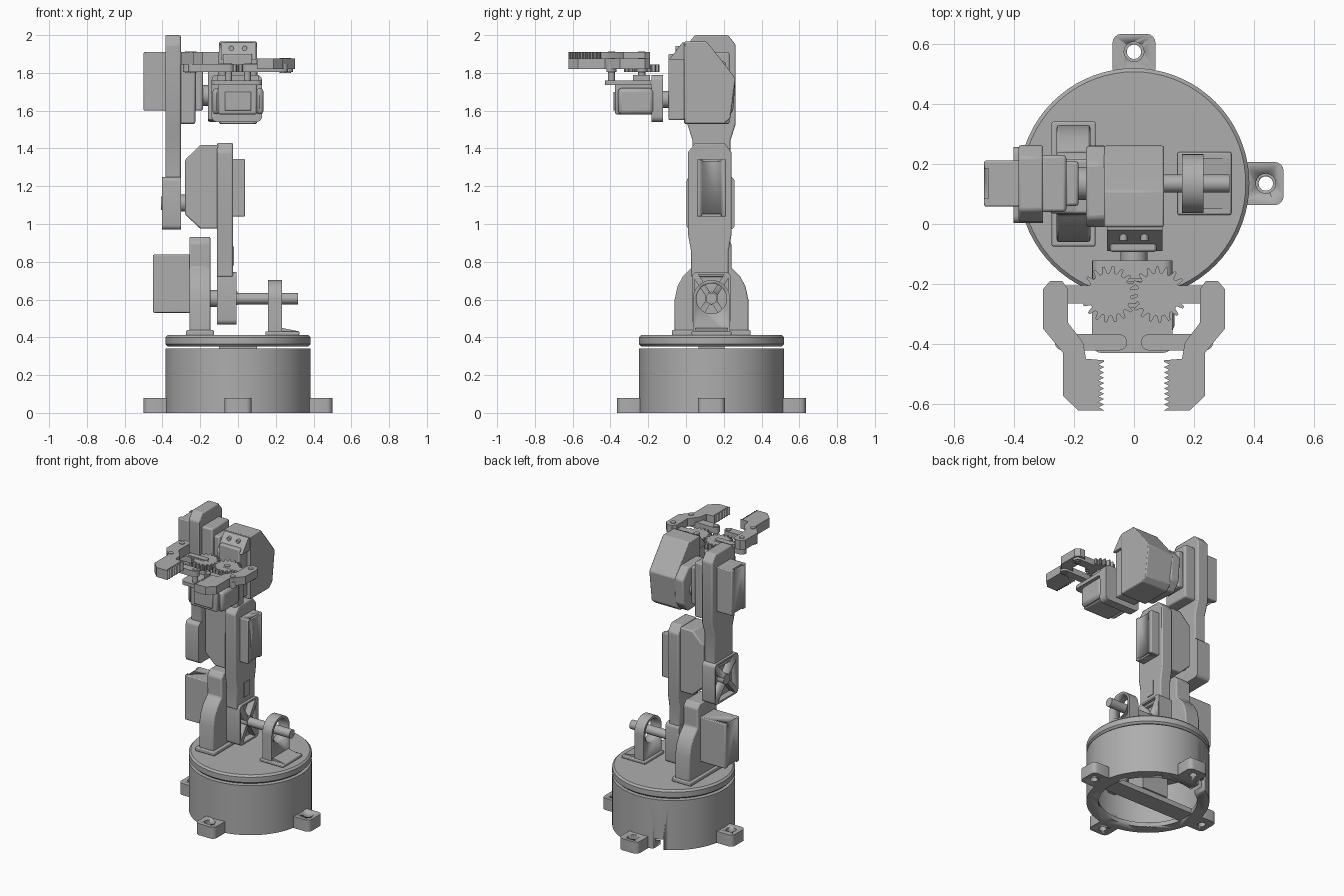
import bpy, bmesh, math
from mathutils import Vector

if "Cube" in bpy.data.objects:
    bpy.data.objects.remove(bpy.data.objects["Cube"])

GREY = (0.42, 0.42, 0.42, 1)
mat = bpy.data.materials.new("plain_grey")
mat.use_nodes = True
mat.diffuse_color = GREY
mat.node_tree.nodes["Principled BSDF"].inputs["Base Color"].default_value = GREY
CY = 0.135  # depth position of the arm and base axis


def prism(name, pts, axis, a, b, bevel=0):
    """Extrude a 2D outline along an axis from a to b."""
    place = {"x": lambda u, v, w: (w, u, v), "y": lambda u, v, w: (u, w, v),
             "z": lambda u, v, w: (u, v, w)}[axis]
    bm = bmesh.new()
    face = bm.faces.new([bm.verts.new(place(u, v, a)) for u, v in pts])
    ext = bmesh.ops.extrude_face_region(bm, geom=[face])
    verts = [g for g in ext["geom"] if isinstance(g, bmesh.types.BMVert)]
    bmesh.ops.translate(bm, verts=verts, vec=Vector(place(0, 0, b - a)))
    bmesh.ops.recalc_face_normals(bm, faces=bm.faces)
    me = bpy.data.meshes.new(name)
    bm.to_mesh(me)
    bm.free()
    me.materials.append(mat)
    ob = bpy.data.objects.new(name, me)
    bpy.context.collection.objects.link(ob)
    bpy.context.view_layer.objects.active = ob
    bpy.ops.object.select_all(action="DESELECT")
    ob.select_set(True)
    bpy.ops.object.shade_smooth_by_angle(angle=math.radians(30))
    if bevel:
        mod = ob.modifiers.new("edge", "BEVEL")
        mod.width, mod.segments, mod.limit_method = bevel, 2, "ANGLE"
    return ob


def box(name, x, y, z, bevel=0):
    return prism(name, [(x[0], y[0]), (x[1], y[0]), (x[1], y[1]), (x[0], y[1])], "z", *z, bevel)


def arc(c, r, start=0, end=360, n=48):
    full = end - start == 360
    angs = [math.radians(start + (end - start) * i / (n if full else n - 1)) for i in range(n)]
    return [(c[0] + r * math.cos(t), c[1] + r * math.sin(t)) for t in angs]


def cyl(name, c, r, axis, a, b, n=48):
    return prism(name, arc(c, r, n=n), axis, a, b)


def cut(ob, *cutters):
    for c in cutters:
        c.hide_render = True
        c.hide_set(True)
        mod = ob.modifiers.new("cut", "BOOLEAN")
        mod.operation, mod.object, mod.solver = "DIFFERENCE", c, "EXACT"


def slab(c0, c1, r):
    """Rounded bar outline between two points on a horizontal line."""
    return arc(c0, r, 90, 270, 12) + arc(c1, r, -90, 90, 12)


def rounded(x, y, r):
    pts = []
    for i, c in enumerate([(x[1] - r, y[1] - r), (x[0] + r, y[1] - r),
                           (x[0] + r, y[0] + r), (x[1] - r, y[0] + r)]):
        pts += arc(c, r, 90 * i, 90 * i + 90, 5)
    return pts


# Base: open drum with bottom flange, cable slot and crossing ribs
drum = cyl("base_drum", (0, CY), 0.385, "z", 0, 0.342, 72)
cut(drum, cyl("drum_cavity", (0, CY), 0.36, "z", 0.03, 0.32, 72),
    cyl("drum_opening", (0, CY), 0.31, "z", -0.05, 0.1, 72),
    box("cable_slot", (-0.165, -0.105), (0.4, 0.6), (-0.05, 0.07)))
box("base_bar", (-0.33, 0.33), (CY - 0.06, CY + 0.06), (0.005, 0.04))
box("base_servo", (-0.1, 0.1), (CY - 0.07, CY + 0.07), (0.04, 0.36))
box("base_rib", (-0.03, 0.03), (CY - 0.36, CY + 0.36), (0.22, 0.32))
lid = cyl("base_lid", (0, CY), 0.385, "z", 0.352, 0.412, 72)
lid.modifiers.new("edge", "BEVEL").width = 0.012
for i, (dx, dy) in enumerate([(1, 0), (0, 1), (-1, 0), (0, -1)]):
    px, py = dx * 0.4275, CY + dy * 0.4275
    hx, hy = (0.072, 0.072)
    lug = prism(f"base_lug_{i}", rounded((px - hx, px + hx), (py - hy, py + hy), 0.03), "z", 0, 0.08)
    hole = (dx * 0.44, CY + dy * 0.44)
    cut(lug, cyl(f"lug_hole_{i}", hole, 0.024, "z", -0.05, 0.2, 24),
        cyl(f"lug_sink_{i}", hole, 0.033, "z", 0.05, 0.2, 24))


def servo(name, x, z, y=(0.058, 0.212)):
    """Boxy motor with a notched outer corner on its case."""
    ob = box(name, x, y, z, 0.006)
    ends = [x[0], x[1]]
    out = min(ends) if x[0] < -0.4 else max(ends)
    for k, zz in enumerate(z):
        cut(ob, box(f"{name}_notch_{k}", (out - 0.015, out + 0.015), (CY - 0.05, CY + 0.05),
                    (zz - 0.012, zz + 0.012)))
    return ob


# Shoulder bracket, motor and axle
foot = box("shoulder_foot", (-0.275, -0.128), (-0.075, 0.342), (0.41, 0.438), 0.006)
half = [(0.195, 0.41), (0.195, 0.6), (0.18, 0.67), (0.15, 0.725), (0.105, 0.77), (0.105, 0.9), (0.08, 0.932)]
outline = [(CY + u, v) for u, v in half] + [(CY - u, v) for u, v in reversed(half)]
prism("shoulder_bracket", outline, "x", -0.258, -0.146, 0.008)
servo("shoulder_motor", (-0.45, -0.25), (0.53, 0.838))
cyl("shoulder_horn", (CY, 0.605), 0.045, "x", -0.15, -0.1)
cyl("shoulder_axle", (CY, 0.605), 0.03, "x", -0.05, 0.318, 32)

# Bearing bracket for the axle
box("bearing_foot", (0.145, 0.325), (0.03, 0.24), (0.41, 0.432), 0.006)
bearing = prism("bearing_bracket", [(CY - 0.098, 0.41), (CY + 0.098, 0.41)]
                + arc((CY, 0.605), 0.098, 0, 180, 28), "x", 0.16, 0.232)
cut(bearing, cyl("bearing_hole", (CY, 0.605), 0.08, "x", 0.1, 0.3))
prism("bearing_gusset", [(0.232, 0.432), (0.32, 0.432), (0.232, 0.45)], "y", 0.05, 0.22)


def crossed_joint(name, x, y, z, face, depth):
    """Rounded joint block with four triangular pockets that leave an X of ribs."""
    ob = prism(name, rounded(y, z, 0.025), "x", *x)
    cy, cz = sum(y) / 2, sum(z) / 2
    hy, hz = (y[1] - y[0]) / 2 - 0.012, (z[1] - z[0]) / 2 - 0.012
    g = 0.022
    tris = [[(g, 0), (hy, -hz + g), (hy, hz - g)], [(-g, 0), (-hy, -hz + g), (-hy, hz - g)],
            [(0, g), (-hy + g, hz), (hy - g, hz)], [(0, -g), (-hy + g, -hz), (hy - g, -hz)]]
    for k, t in enumerate(tris):
        cut(ob, prism(f"{name}_pocket_{k}", [(cy + u, cz + v) for u, v in t], "x",
                      face - depth, face + depth))
    cyl(name + "_hub", (CY, cz), 0.035, "x", x[0] - 0.005, x[1] + 0.005, 24)


def link(name, x, z, neck, wide, shift):
    """Arm plate, narrow at the neck and wide around its motor."""
    c = CY + shift
    half = [(0.1, z[0]), (0.1, neck), (wide, neck + 0.09), (wide, z[1] - 0.05), (wide - 0.04, z[1])]
    pts = [(c + u, v) for u, v in half] + [(c - u, v) for u, v in reversed(half)]
    prism(name, pts, "x", *x, 0.008)


# Lower arm with its motor
crossed_joint("lower_arm_joint", (-0.112, -0.008), (0.032, 0.236), (0.468, 0.745), -0.008, 0.045)
link("lower_arm_plate", (-0.11, -0.027), (0.72, 1.43), 0.86, 0.116, -0.009)
box("lower_arm_slot_rib", (-0.07, -0.022), (0.1, 0.16), (0.78, 0.88))
servo("elbow_motor", (-0.05, 0.037), (1.04, 1.345))
prism("elbow_housing", [(-0.1, 0.975), (-0.2, 0.975), (-0.28, 1.05), (-0.28, 1.34), (-0.2, 1.418),
                        (-0.1, 1.418)], "y", 0.035, 0.215, 0.008)
cyl("elbow_horn", (CY, 1.11), 0.045, "x", -0.32, -0.27)

# Upper arm with its motor
crossed_joint("upper_arm_joint", (-0.402, -0.303), (0.003, 0.257), (0.97, 1.25), -0.402, 0.045)
link("upper_arm_plate", (-0.385, -0.303), (1.2, 2.0), 1.44, 0.128, 0.0)
servo("wrist_motor", (-0.5, -0.37), (1.6, 1.91))
box("wrist_motor_cover", (-0.31, -0.226), (0.04, 0.23), (1.53, 1.91), 0.01)
box("wrist_motor_nose", (-0.23, -0.185), (0.06, 0.21), (1.6, 1.86), 0.01)
cyl("wrist_horn", (CY, 1.68), 0.055, "x", -0.2, -0.14)

# Wrist housing and the motor held inside it
prism("wrist_housing", [(-0.01, 1.53), (0.2, 1.53), (0.235, 1.56), (0.262, 1.77), (0.225, 1.82),
                        (0.11, 1.965), (-0.01, 1.965)], "x", -0.1, 0.1, 0.006)
prism("wrist_side_plate", [(-0.01, 1.55), (0.2, 1.54), (0.25, 1.6), (0.262, 1.77), (0.2, 1.84),
                           (0.02, 1.84), (-0.01, 1.8)], "x", -0.16, -0.09, 0.01)
box("roll_motor", (-0.08, 0.075), (-0.093, 0.0), (1.55, 1.9), 0.008)
prism("roll_motor_top", [(-0.09, 1.87), (0, 1.87), (0, 1.96), (-0.02, 1.96)], "x", -0.09, 0.095)
for s in (-1, 1):
    cyl("roll_motor_screw", (s * 0.035, 1.93), 0.013, "y", -0.055, 0.0, 16)
cyl("roll_horn", (0, 1.66), 0.045, "y", -0.14, -0.08)

# Gripper motor and mount
prism("gripper_back_plate", rounded((-0.14, 0.128), (1.54, 1.79), 0.03), "y", -0.182, -0.122)
box("gripper_motor", (-0.105, 0.1), (-0.375, -0.17), (1.58, 1.76), 0.01)
for s in (-1, 1):
    box("gripper_side_wall", sorted((s * 0.095, s * 0.135)), (-0.36, -0.17), (1.58, 1.72), 0.02)
prism("gripper_mount", rounded((-0.14, 0.128), (-0.43, -0.17), 0.03), "z", 1.735, 1.76)
box("gripper_motor_tab", (-0.07, 0.07), (-0.385, -0.34), (1.6, 1.7), 0.006)
box("gripper_spindle_block", (-0.11, 0.11), (-0.28, -0.19), (1.755, 1.79))

# Gripper gears, parallel bars and toothed fingers
jaw = [(0.303, -0.217), (0.28, -0.19), (0.24, -0.19), (0.22, -0.217), (0.22, -0.33),
       (0.17, -0.395), (0.16, -0.45), (0.1, -0.455)]
N = 9
for i in range(N):
    y = -0.46 - 0.16 * i / N
    jaw += [(0.1, y), (0.118, y - 0.009)]
jaw += [(0.1, -0.622), (0.187, -0.622), (0.237, -0.573), (0.237, -0.43), (0.303, -0.35)]
for s, side, z0, z1 in [(1, "left", 1.82, 1.875), (-1, "right", 1.845, 1.91)]:
    prism(f"{side}_finger", [(s * x, y) for x, y in jaw], "z", z0, z1)
    teeth = []
    T = 18
    for k in range(T):
        for f, r in [(0, 0.072), (0.3, 0.072), (0.5, 0.094), (0.75, 0.094)]:
            t = 2 * math.pi * (k + f + (0.5 if s < 0 else 0)) / T
            teeth.append((s * 0.082 + r * math.cos(t), -0.235 + r * math.sin(t)))
    prism(f"{side}_gear", teeth, "z", 1.805, 1.845)
    ends = sorted([(s * 0.082, -0.235), (s * 0.262, -0.235)])
    prism(f"{side}_gear_arm", slab(*ends, 0.03), "z", 1.805, 1.846)
    ends = sorted([(s * 0.05, -0.395), (s * 0.237, -0.395)])
    prism(f"{side}_parallel_bar", slab(*ends, 0.027), "z", 1.805, 1.846)
    cyl(f"{side}_gear_pin", (s * 0.082, -0.235), 0.02, "z", 1.76, 1.85, 24)
    cyl(f"{side}_bar_pin", (s * 0.05, -0.395), 0.018, "z", 1.74, 1.85, 24)
    for y, x in [(-0.235, 0.262), (-0.395, 0.237)]:
        cyl(f"{side}_finger_pin", (s * x, y), 0.018, "z", 1.8, z1 + 0.004, 24)
prism("gear_horn", slab((-0.19, -0.235), (-0.082, -0.235), 0.02), "z", 1.84, 1.851)
